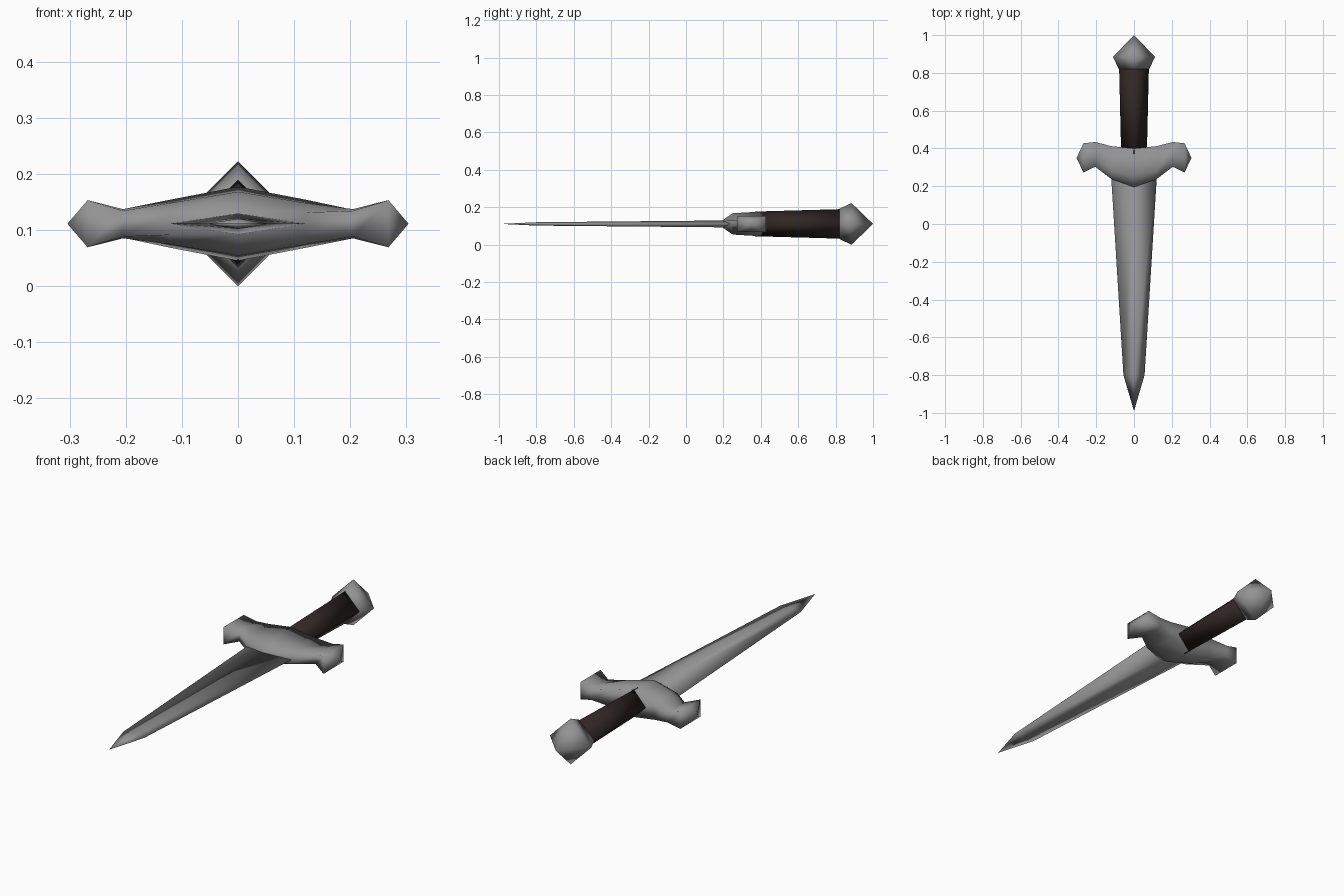
import bpy, bmesh, math

if "Cube" in bpy.data.objects:
    bpy.data.objects.remove(bpy.data.objects["Cube"])

ZC = 0.111  # height of the dagger's long axis


def material(name, rgb):
    m = bpy.data.materials.new(name)
    m.diffuse_color = (*rgb, 1)
    m.use_nodes = True
    m.node_tree.nodes["Principled BSDF"].inputs["Base Color"].default_value = m.diffuse_color
    return m


steel = material("steel grey", (0.29, 0.29, 0.295))
leather = material("dark brown leather", (0.030, 0.019, 0.019))


def loft(name, sections, mat, tip_start=None, tip_end=None, angle=180):
    """Skin equal-length rings of points; close each end with a tip or a cap."""
    bm = bmesh.new()
    rings = [[bm.verts.new(p) for p in s] for s in sections]
    n = len(rings[0])
    for a, b in zip(rings, rings[1:]):
        for i in range(n):
            j = (i + 1) % n
            bm.faces.new((a[i], a[j], b[j], b[i]))
    for ring, tip in ((rings[0], tip_start), (rings[-1], tip_end)):
        if tip:
            v = bm.verts.new(tip)
            for i in range(n):
                bm.faces.new((ring[i], ring[(i + 1) % n], v))
        else:
            bm.faces.new(ring)
    bmesh.ops.recalc_face_normals(bm, faces=bm.faces)
    me = bpy.data.meshes.new(name)
    bm.to_mesh(me)
    bm.free()
    me.materials.append(mat)
    ob = bpy.data.objects.new(name, me)
    bpy.context.collection.objects.link(ob)
    bpy.ops.object.select_all(action='DESELECT')
    ob.select_set(True)
    bpy.context.view_layer.objects.active = ob
    bpy.ops.object.shade_smooth_by_angle(angle=math.radians(angle))
    return ob


def diamond(y, rx, rz):
    return [(rx, y, ZC), (0, y, ZC + rz), (-rx, y, ZC), (0, y, ZC - rz)]


# Blade: flat tapering diamond with a pointed tip
loft("blade", [diamond(0.27, 0.122, 0.019), diamond(-0.80, 0.056, 0.009)],
     steel, tip_end=(0, -0.99, ZC))

# Grip: four-sided, slightly flared towards the pommel
loft("grip", [diamond(0.37, 0.068, 0.066), diamond(0.835, 0.079, 0.079)],
     leather, angle=100)

# Pommel: faceted knob ending in a point
loft("pommel", [diamond(0.82, 0.081, 0.081), diamond(0.885, 0.111, 0.111)],
     steel, tip_end=(0, 1.0, ZC), angle=100)

# Guard: six-point section (nose, shoulder, rear) swept from centre to arm end
# x, nose y, nose half height, shoulder y, half height, rear y, half height
half = [
    (0.00, 0.195, 0.019, 0.25, 0.057, 0.400, 0.066),
    (0.12, 0.238, 0.020, 0.285, 0.037, 0.412, 0.043),
    (0.205, 0.303, 0.023, 0.36, 0.026, 0.434, 0.025),
    (0.268, 0.273, 0.042, 0.35, 0.042, 0.427, 0.042),
]


def guard_section(row, side):
    x, *yz = row
    top = [(side * x, yz[i], ZC + yz[i + 1]) for i in (0, 2, 4)]
    low = [(side * x, yz[i], ZC - yz[i + 1]) for i in (4, 2, 0)]
    return top + low


sections = [guard_section(r, -1) for r in reversed(half)]
sections += [guard_section(r, 1) for r in half[1:]]
loft("guard", sections, steel,
     tip_start=(-0.304, 0.35, ZC), tip_end=(0.304, 0.35, ZC))
